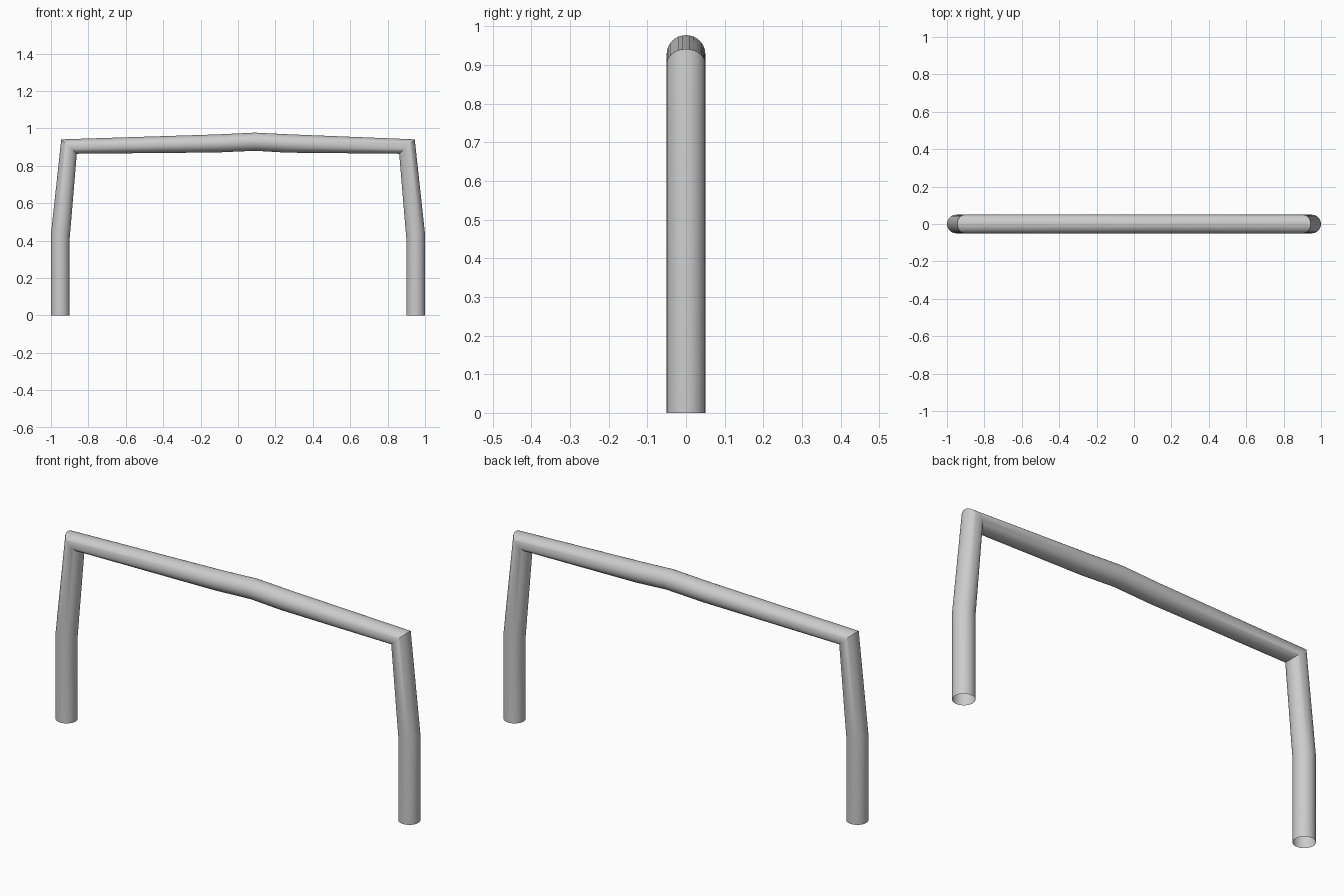
import bpy, bmesh, math
from mathutils import Vector

if "Cube" in bpy.data.objects:
    bpy.data.objects.remove(bpy.data.objects["Cube"])

SIDES = 32
RADIUS_Y = 0.05

# Left leg sections, each as outer (x, z) and inner (x, z) edge of the tube
leg = [
    ((-1.0, 0.0), (-0.9, 0.0)),
    ((-1.0, 0.435), (-0.9, 0.41)),
    ((-0.945, 0.941), (-0.862, 0.864)),
]
# Top bar sections, with the slight hump right of centre
bar = [
    ((-0.12, 0.967), (-0.11, 0.871)),
    ((0.09, 0.977), (0.09, 0.880)),
    ((0.27, 0.968), (0.26, 0.870)),
]


def mirrored(sections):
    return [tuple((-x, z) for x, z in s) for s in reversed(sections)]


def loft_tube(name, sections):
    bm = bmesh.new()
    rings = []
    for outer, inner in sections:
        a = Vector((outer[0], 0, outer[1]))
        b = Vector((inner[0], 0, inner[1]))
        mid, half = (a + b) / 2, (a - b) / 2
        ring = []
        for i in range(SIDES):
            t = 2 * math.pi * i / SIDES
            ring.append(bm.verts.new(mid + half * math.cos(t)
                                     + Vector((0, RADIUS_Y * math.sin(t), 0))))
        rings.append(ring)
    for r, s in zip(rings, rings[1:]):
        for i in range(SIDES):
            j = (i + 1) % SIDES
            bm.faces.new((r[i], r[j], s[j], s[i]))
    bmesh.ops.recalc_face_normals(bm, faces=bm.faces)
    # Open tube: make sure the first leg faces outward
    f = min(bm.faces, key=lambda f: f.calc_center_median().x)
    if f.normal.x > 0:
        bmesh.ops.reverse_faces(bm, faces=bm.faces)
    mesh = bpy.data.meshes.new(name)
    bm.to_mesh(mesh)
    bm.free()
    obj = bpy.data.objects.new(name, mesh)
    bpy.context.collection.objects.link(obj)
    bpy.context.view_layer.objects.active = obj
    obj.select_set(True)
    bpy.ops.object.shade_smooth_by_angle(angle=math.radians(30))
    return obj


# One continuous bent tube, open at both feet
loft_tube("bent_tube_frame", leg + bar + mirrored(leg))
